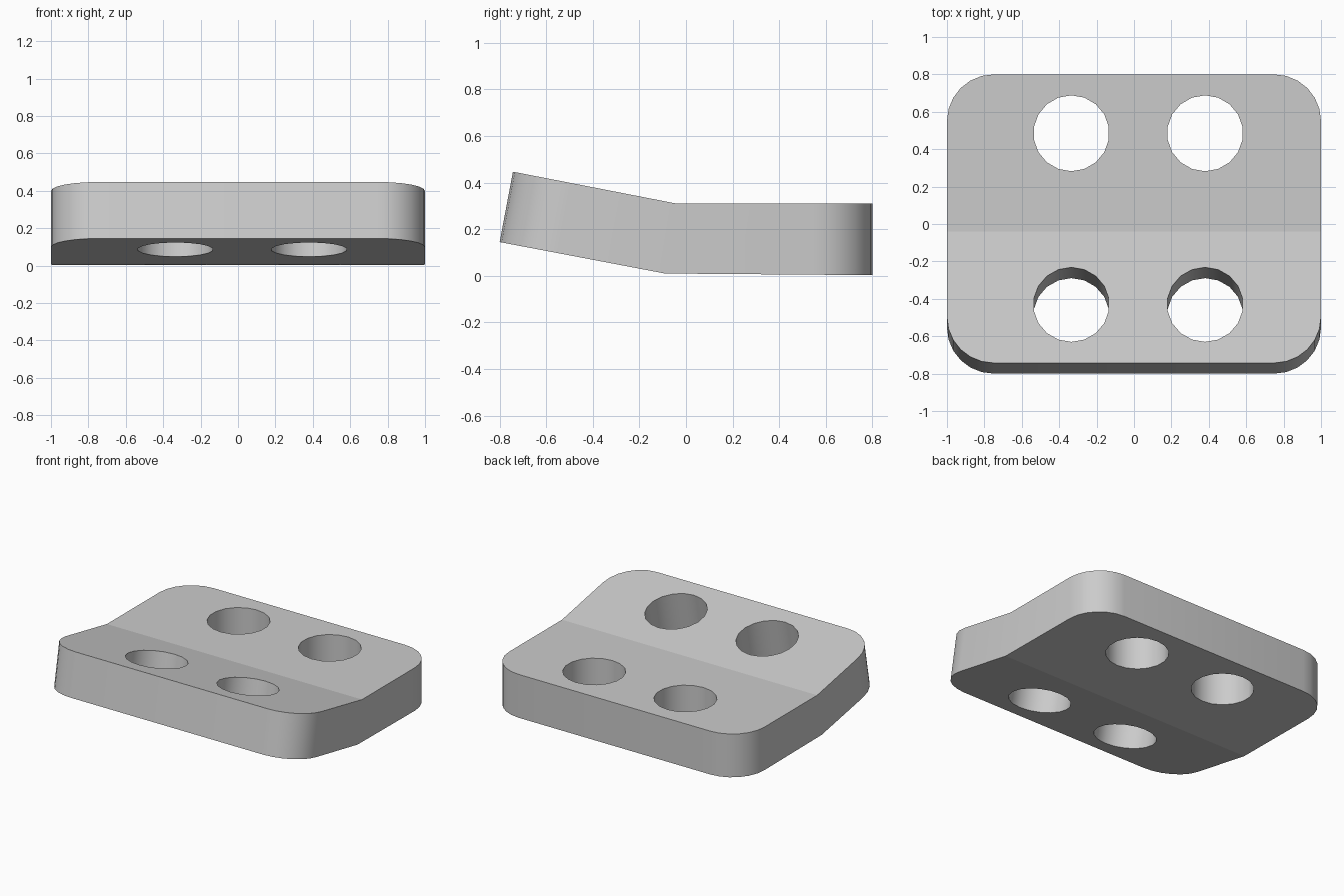
import bpy, bmesh, math
from mathutils import Vector

cube = bpy.data.objects.get("Cube")
if cube:
    bpy.data.objects.remove(cube, do_unlink=True)

grey = bpy.data.materials.new("plain_grey")
grey.use_nodes = True
colour = (0.6, 0.6, 0.6, 1)
grey.diffuse_color = colour
grey.node_tree.nodes["Principled BSDF"].inputs["Base Color"].default_value = colour

# Bent plate: side profile (y, z) extruded across the width
profile = [(-0.8, 0.145), (-0.09, 0.01), (0.8, 0.003),
           (0.8, 0.31), (-0.04, 0.31), (-0.743, 0.447)]
bm = bmesh.new()
left, right = [[bm.verts.new((x, y, z)) for y, z in profile] for x in (1, -1)]
for a, b, c, d in ((0, 1, 4, 5), (1, 2, 3, 4)):
    for side in (left, right):
        bm.faces.new([side[i] for i in (a, b, c, d)])
for i in range(6):
    j = (i + 1) % 6
    bm.faces.new((left[i], left[j], right[j], right[i]))
bmesh.ops.recalc_face_normals(bm, faces=bm.faces)

# Round the four outer corners
corners = [bm.edges.get((s[i], s[j])) for s in (left, right) for i, j in ((0, 5), (2, 3))]
bmesh.ops.bevel(bm, geom=corners, offset=0.25, offset_type='OFFSET',
                segments=6, profile=0.5, affect='EDGES')
bmesh.ops.recalc_face_normals(bm, faces=bm.faces)
mesh = bpy.data.meshes.new("bent_plate")
bm.to_mesh(mesh)
bm.free()
mesh.materials.append(grey)
plate = bpy.data.objects.new("bent_plate", mesh)
bpy.context.collection.objects.link(plate)

# Four round holes, each drilled square to its half of the plate
tilt = math.radians(10.9)
cutters = []
for x in (-0.335, 0.38):
    for name, y, z, angle in (("front", -0.46, 0.235, -tilt), ("back", 0.485, 0.157, 0)):
        bpy.ops.mesh.primitive_cylinder_add(vertices=18, radius=0.203, depth=0.8,
                                            location=(x, y, z), rotation=(angle, 0, 0))
        cutter = bpy.context.object
        cutter.name = name + "_hole_cutter"
        cutter.hide_render = True
        cutter.data.materials.append(grey)
        cutters.append(cutter)

bpy.ops.object.select_all(action='DESELECT')
plate.select_set(True)
bpy.context.view_layer.objects.active = plate
for cutter in cutters:
    cut = plate.modifiers.new("hole", 'BOOLEAN')
    cut.operation = 'DIFFERENCE'
    cut.solver = 'EXACT'
    cut.object = cutter
    bpy.ops.object.modifier_apply(modifier=cut.name)
for cutter in cutters:
    bpy.data.objects.remove(cutter, do_unlink=True)

# Smooth the rounded walls, keep the broad faces flat with a crisp fold
bpy.ops.object.shade_smooth_by_angle(angle=math.radians(30))
for face in plate.data.polygons:
    if abs(face.normal.z) > 0.9:
        face.use_smooth = False
